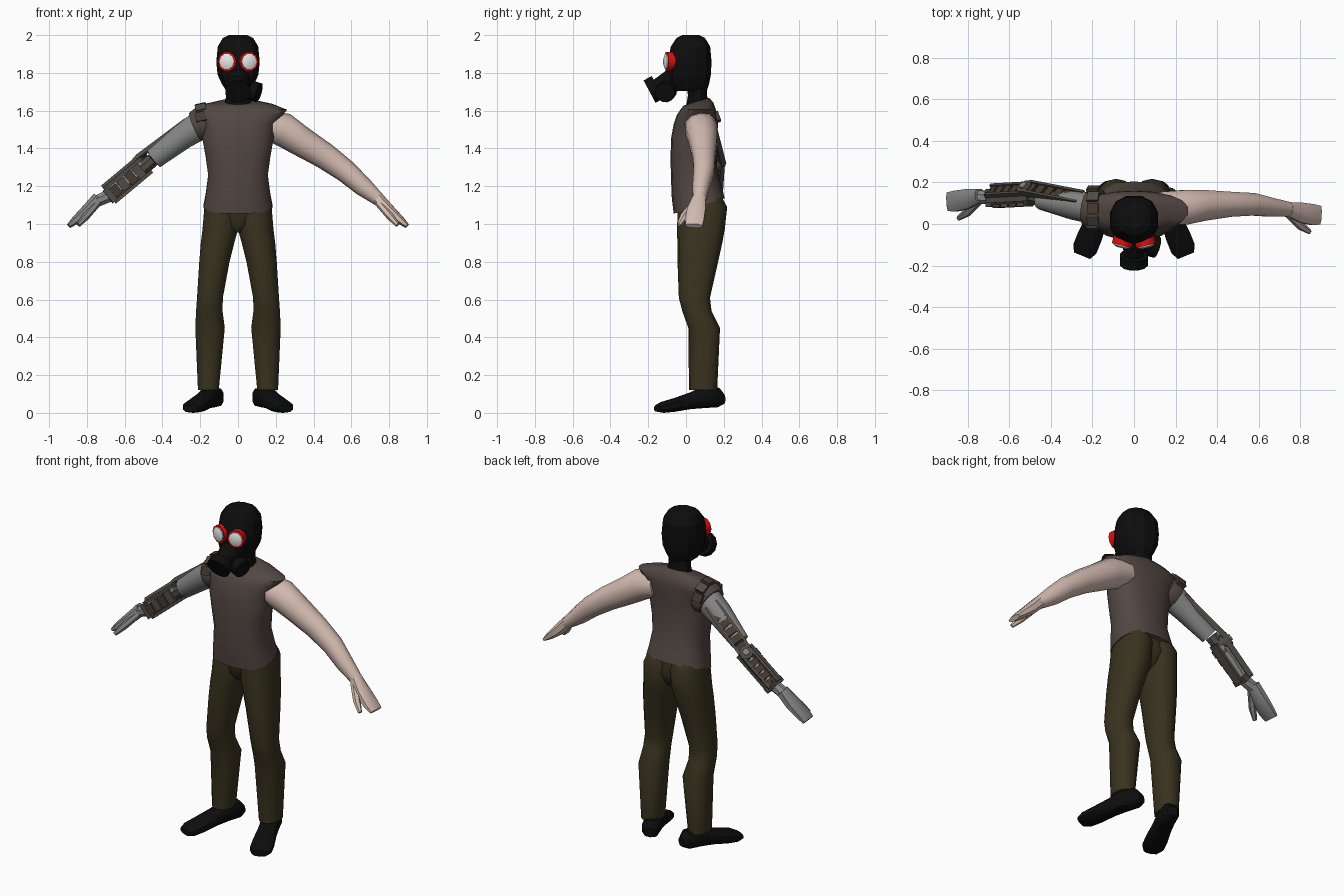
import bpy, bmesh, math
from mathutils import Vector, Matrix

if "Cube" in bpy.data.objects:
    bpy.data.objects.remove(bpy.data.objects["Cube"])

def material(name, r, g, b):
    m = bpy.data.materials.new(name)
    m.diffuse_color = (r, g, b, 1)
    m.use_nodes = True
    m.node_tree.nodes["Principled BSDF"].inputs["Base Color"].default_value = m.diffuse_color
    return m

BLACK = material("black rubber", 0.004, 0.004, 0.004)
RED = material("red rim", 0.7, 0.005, 0.005)
WHITE = material("white lens", 0.8, 0.8, 0.8)
SHIRT = material("brown shirt", 0.085, 0.063, 0.055)
SKIN = material("skin", 0.66, 0.5, 0.44)
PANTS = material("olive trousers", 0.04, 0.032, 0.013)
STEEL = material("grey steel", 0.24, 0.24, 0.24)
DARK = material("dark metal", 0.08, 0.072, 0.062)
RUST = material("rusty brown", 0.06, 0.042, 0.03)

def loft(name, rings, mat, angle=40):
    """Skin a list of point rings, closing both ends."""
    bm = bmesh.new()
    vs = [[bm.verts.new(p) for p in r] for r in rings]
    n = len(vs[0])
    for a, b in zip(vs, vs[1:]):
        for i in range(n):
            bm.faces.new((a[i], a[(i + 1) % n], b[(i + 1) % n], b[i]))
    bm.faces.new(vs[0])
    bm.faces.new(vs[-1])
    bmesh.ops.recalc_face_normals(bm, faces=bm.faces)
    for f in bm.faces:
        f.smooth = True
    me = bpy.data.meshes.new(name)
    bm.to_mesh(me)
    bm.free()
    me.set_sharp_from_angle(angle=math.radians(angle))
    me.materials.append(mat)
    ob = bpy.data.objects.new(name, me)
    bpy.context.collection.objects.link(ob)
    return ob

def unit_ring(n, p):
    """Superellipse; p below 1 is boxier."""
    out = []
    for i in range(n):
        t = math.tau * (i + 0.5) / n
        c, s = math.cos(t), math.sin(t)
        k = math.cos(math.pi / n)
        out.append((math.copysign(abs(c / k) ** p, c), math.copysign(abs(s) ** p, s)))
    mx, my = max(a for a, _ in out), max(b for _, b in out)
    return [(a / mx, b / my) for a, b in out]

def level(z, x0, x1, y0, y1, n=14, p=0.85, slope=0):
    """Ring at height z filling a box; slope tilts it towards the back."""
    cx, cy, rx, ry = (x0 + x1) / 2, (y0 + y1) / 2, (x1 - x0) / 2, (y1 - y0) / 2
    return [Vector((cx + a * rx, cy + b * ry, z + slope * b * ry)) for a, b in unit_ring(n, p)]

def tube(name, pts, mat, n=10, ref=(0, 1, 0), p=1, angle=40):
    """Tube through (x, y, z, radius along ref, other radius)."""
    cs = [Vector(q[:3]) for q in pts]
    rings = []
    for i, q in enumerate(pts):
        d = (cs[min(i + 1, len(cs) - 1)] - cs[max(i - 1, 0)]).normalized()
        u = Vector(ref)
        u = (u - d * u.dot(d)).normalized()
        v = d.cross(u)
        rings.append([cs[i] + u * (a * q[3]) + v * (b * q[4]) for a, b in unit_ring(n, p)])
    return loft(name, rings, mat, angle)

def cyl(name, a, b, r0, r1, mat, n=10, ref=(0, 1, 0)):
    return tube(name, [(*a, r0, r0), (*b, r1, r1)], mat, n, ref)

def beam(name, a, b, w, h, normal, mat):
    """Box bar from a to b, h thick along normal, w wide."""
    d = (Vector(b) - Vector(a)).normalized()
    u = Vector(normal)
    u = (u - d * u.dot(d)).normalized()
    v = d.cross(u)
    rings = [[Vector(c) + u * (s * h / 2) + v * (t * w / 2)
              for s, t in ((-1, -1), (1, -1), (1, 1), (-1, 1))] for c in (a, b)]
    return loft(name, rings, mat, 20)

# Shirt: tilted hem, cap sleeve on the bare-arm side only
shirt = [level(z, -x, x, y0, y1, 18, p, s) for z, x, y0, y1, p, s in (
    (1.095, 0.182, -0.065, 0.205, 0.8, 0.3), (1.16, 0.17, -0.075, 0.192, 0.8, 0.2),
    (1.26, 0.158, -0.08, 0.17, 0.8, 0.05), (1.36, 0.172, -0.082, 0.157, 0.8, 0),
    (1.46, 0.19, -0.078, 0.155, 0.8, 0), (1.53, 0.195, -0.065, 0.16, 0.8, 0),
    (1.575, 0.235, -0.05, 0.16, 0.85, 0), (1.605, 0.26, -0.03, 0.158, 0.9, 0),
    (1.635, 0.18, -0.012, 0.145, 0.9, 0.1), (1.65, 0.085, 0.0, 0.122, 1, 0.3))]
for r in shirt:
    for v in r:
        v.x = max(v.x, -0.205)
loft("shirt", shirt, SHIRT)

# Trousers: hips plus two mirrored legs
loft("trouser_hips", [level(z, -x, x, y0, y1) for z, x, y0, y1 in (
    (1.15, 0.15, -0.04, 0.18), (1.06, 0.15, -0.043, 0.2),
    (0.99, 0.1, -0.03, 0.17), (0.955, 0.03, 0.0, 0.12))], PANTS)
LEG = ((1.15, 0.0, 0.16, -0.04, 0.185), (1.09, -0.005, 0.178, -0.045, 0.218),
       (0.97, 0.0, 0.188, -0.047, 0.205), (0.9, 0.02, 0.197, -0.046, 0.192),
       (0.8, 0.045, 0.205, -0.045, 0.17), (0.61, 0.08, 0.217, -0.038, 0.127),
       (0.54, 0.082, 0.222, -0.02, 0.135), (0.45, 0.07, 0.226, 0.012, 0.18),
       (0.12, 0.102, 0.212, 0.016, 0.165))
# Shoes: (distance forward, half width, bottom, top), toes turned out
SHOE = ((0.115, 0.03, 0.045, 0.1), (0.085, 0.048, 0.03, 0.135), (0.0, 0.05, 0.025, 0.142),
        (-0.07, 0.052, 0.02, 0.11), (-0.16, 0.06, 0.006, 0.08),
        (-0.225, 0.06, 0.0, 0.062), (-0.262, 0.042, 0.006, 0.042))
for side, sx in (("left", 1), ("right", -1)):
    flip = Matrix.Diagonal((sx, 1, 1))
    loft(side + "_trouser_leg", [[flip @ v for v in level(*q)] for q in LEG], PANTS)
    turn = Matrix.Rotation(math.radians(22), 3, 'Z')
    at = Vector((0.152, 0.09, 0))
    loft(side + "_shoe", [[flip @ (turn @ Vector((a * w, y, (lo + hi) / 2 + b * (hi - lo) / 2)) + at)
         for a, b in unit_ring(10, 0.75)] for y, w, lo, hi in SHOE], BLACK)

    # Goggles: red rim with a shallow domed lens
    c = Vector((0.057 * sx, -0.1, 1.86))
    nrm = Vector((0.25 * sx, -1, 0)).normalized()
    cyl(side + "_goggle_rim", c - nrm * 0.04, c + nrm * 0.004, 0.05, 0.05, RED, 10, (0, 0, 1))
    l0, l1 = c + nrm * 0.002, c + nrm * 0.009
    l2 = c + nrm * 0.016
    tube(side + "_lens", [(*l0, 0.041, 0.041), (*l1, 0.04, 0.04), (*l2, 0.024, 0.024)],
         WHITE, 10, (0, 0, 1))

# Hooded head and neck
loft("hooded_head", [level(z, -x, x, y0, y1, 12, 0.85) for z, x, y0, y1 in (
    (2.0, 0.05, -0.02, 0.07), (1.985, 0.08, -0.05, 0.1), (1.94, 0.107, -0.08, 0.128),
    (1.86, 0.115, -0.096, 0.135), (1.79, 0.108, -0.097, 0.132),
    (1.74, 0.085, -0.1, 0.122), (1.705, 0.062, -0.09, 0.11))], BLACK, 25)
loft("neck", [level(z, -x, x, y0, y1, 10) for z, x, y0, y1 in (
    (1.73, 0.062, 0.005, 0.11), (1.68, 0.062, 0.01, 0.112), (1.62, 0.075, 0.0, 0.12))], BLACK)

# Breathing mask: muzzle with a front filter and one side filter
cyl("mask_muzzle", (0, -0.06, 1.77), (0, -0.155, 1.72), 0.062, 0.045, BLACK, 10, (1, 0, 0))
cyl("front_filter", (0, -0.15, 1.724), (0, -0.193, 1.701), 0.067, 0.067, BLACK, 12, (1, 0, 0))
cyl("side_filter_stem", (0.02, -0.075, 1.72), (0.08, -0.105, 1.705), 0.035, 0.035, BLACK)
cyl("side_filter", (0.07, -0.1, 1.707), (0.11, -0.112, 1.695), 0.052, 0.052, BLACK, 12)

# Bare arm with mitten hand and thumb
tube("bare_arm", [(0.13, 0.075, 1.53, 0.08, 0.075), (0.24, 0.08, 1.5, 0.083, 0.09),
     (0.33, 0.09, 1.44, 0.074, 0.08), (0.46, 0.095, 1.36, 0.06, 0.07),
     (0.57, 0.095, 1.28, 0.054, 0.061), (0.66, 0.08, 1.2, 0.045, 0.052),
     (0.75, 0.07, 1.125, 0.034, 0.034)], SKIN, 10)
def hand(name, sx, y, mat):
    tube(name + "_hand", [(0.74 * sx, 0.07 + y, 1.135, 0.034, 0.034), (0.8 * sx, 0.055 + y, 1.072, 0.048, 0.031),
         (0.86 * sx, 0.045 + y, 1.02, 0.05, 0.022), (0.895 * sx, 0.042 + y, 0.99, 0.045, 0.013)], mat, 8, p=0.8)
    tube(name + "_thumb", [(0.745 * sx, 0.05 + y, 1.11, 0.02, 0.02), (0.805 * sx, -0.01 + y, 1.04, 0.019, 0.02),
         (0.845 * sx, -0.038 + y, 0.995, 0.01, 0.012)], mat, 6)
hand("bare", 1, 0, SKIN)
hand("metal", -1, 0.065, STEEL)

# Mechanical arm: shoulder shell, steel upper arm, elbow, forearm
tube("shoulder_shell", [(-0.15, 0.07, 1.545, 0.085, 0.085), (-0.19, 0.07, 1.53, 0.1, 0.092),
     (-0.225, 0.075, 1.515, 0.088, 0.08)], SHIRT, 12)
S, E, W = Vector((-0.19, 0.075, 1.53)), Vector((-0.5, 0.135, 1.3)), Vector((-0.68, 0.125, 1.15))
tube("upper_arm", [(*S, 0.075, 0.078), (-0.29, 0.09, 1.465, 0.068, 0.068),
     (-0.445, 0.115, 1.345, 0.045, 0.055)], STEEL, 12)
cyl("elbow_core", E - Vector((-0.05, 0.01, -0.04)), E + Vector((-0.04, 0, -0.04)), 0.036, 0.036, DARK, 8)
tube("forearm_core", [(*E, 0.035, 0.04), (-0.58, 0.13, 1.235, 0.042, 0.046), (*W, 0.03, 0.034),
     (-0.76, 0.13, 1.115, 0.034, 0.03)], STEEL, 8)
BACK = Vector((-0.2, 0.75, 0.75)).normalized()

def rail_frame(name, a, b, off, half, ribs):
    """Two rails joined by rusty ribs along the outer side of the arm."""
    d = (b - a).normalized()
    n = (BACK - d * BACK.dot(d)).normalized()
    side = d.cross(n)
    for k in (-1, 1):
        o = n * off + side * (half * k)
        beam(f"{name}_rail", a + o, b + o, 0.014, 0.03, n, DARK)
    for i in range(ribs):
        c = a.lerp(b, (i + 0.5) / ribs) + n * (off - 0.004)
        h = d * ((b - a).length / ribs * 0.36)
        beam(f"{name}_rib", c - h, c + h, half * 1.8, 0.024, n, RUST)
    return n

rail_frame("upper_arm", Vector((-0.24, 0.085, 1.495)), E, 0.055, 0.034, 6)
nf = rail_frame("forearm", E, W, 0.045, 0.032, 5)
joint = E + nf * 0.035
cyl("elbow_disc", joint - nf * 0.03, joint + nf * 0.032, 0.038, 0.038, DARK, 12, (1, 0, 0))
cyl("elbow_bolt", joint, joint + nf * 0.042, 0.018, 0.018, STEEL, 8, (1, 0, 0))

# Front forearm plates, side bars and wrist cuff
d = (W - E).normalized()
front = Vector((0, -1, 0))
for i in range(4):
    c = E.lerp(W, (i + 0.6) / 4.4) + front * 0.04
    beam("forearm_plate", c - d * 0.022, c + d * 0.022, 0.075 - 0.006 * i, 0.018, front, RUST if i % 2 else DARK)
for k in (-1, 1):
    o = d.cross(front).normalized() * (0.045 * k)
    beam("forearm_side_bar", E + o - d * 0.02, W + o, 0.018, 0.05, front, DARK)
beam("wrist_cuff", W - d * 0.022, W + d * 0.012, 0.085, 0.085, front, DARK)

# Shoulder strap brackets arcing over the joint
for i in range(5):
    t = math.radians(20 + 35 * i)
    c = Vector((-0.195, 0.075 + 0.098 * math.cos(t), 1.535 + 0.095 * math.sin(t)))
    out = Vector((0, math.cos(t), math.sin(t)))
    beam("shoulder_bracket", c + Vector((0.025, 0, 0.006)), c - Vector((0.03, 0, 0.006)),
         0.05, 0.02, out, DARK if i % 2 else RUST)
